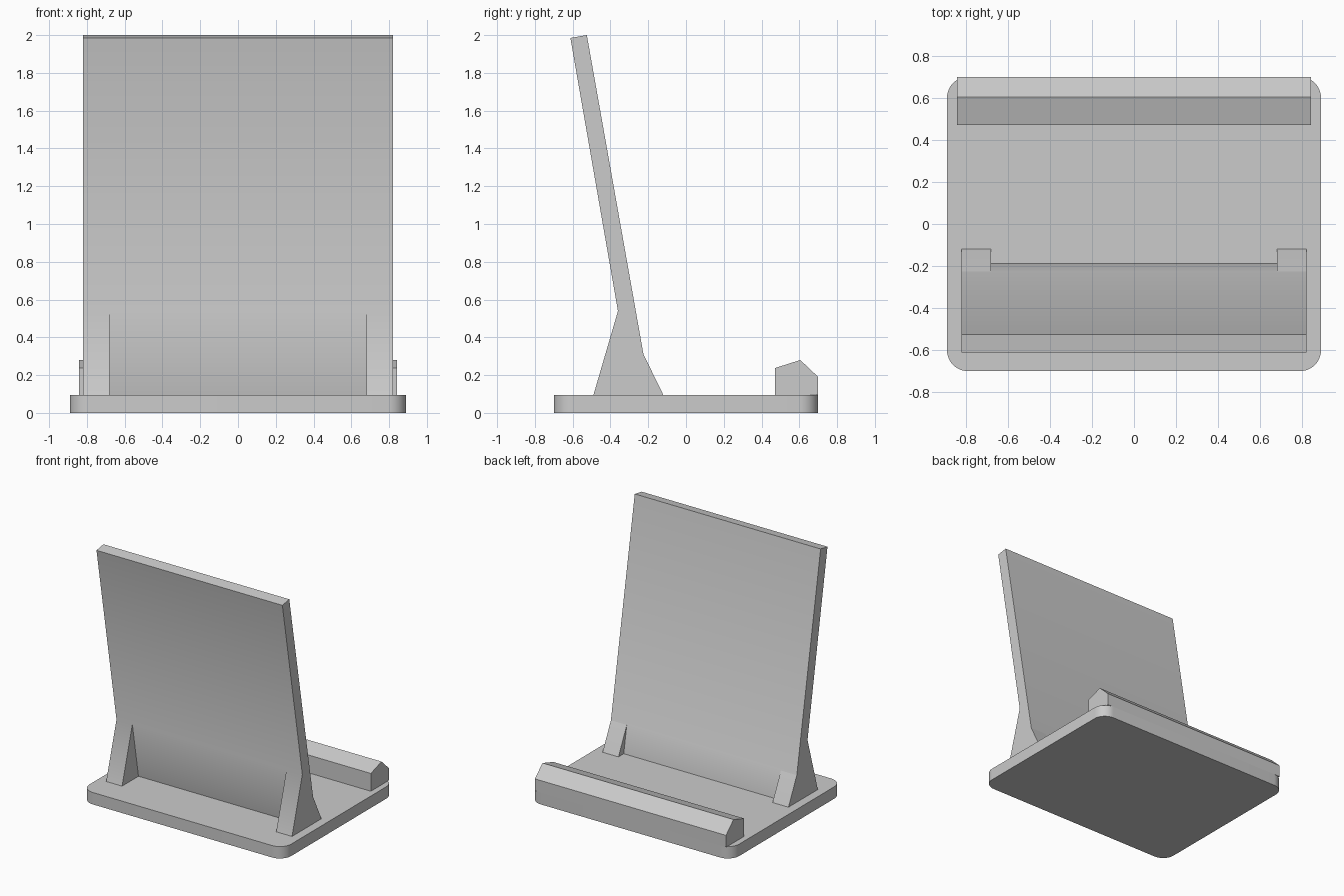
import bpy
import bmesh
import math

cube = bpy.data.objects.get("Cube")
if cube:
    bpy.data.objects.remove(cube, do_unlink=True)

grey = bpy.data.materials.new("plain grey")
grey.use_nodes = True
colour = (0.6, 0.6, 0.6, 1)
grey.diffuse_color = colour
grey.node_tree.nodes["Principled BSDF"].inputs["Base Color"].default_value = colour


def add_object(name, bm):
    bmesh.ops.recalc_face_normals(bm, faces=bm.faces)
    mesh = bpy.data.meshes.new(name)
    bm.to_mesh(mesh)
    bm.free()
    mesh.materials.append(grey)
    obj = bpy.data.objects.new(name, mesh)
    bpy.context.collection.objects.link(obj)
    return obj


def prism(name, profile, x0, x1):
    """Extrude a (y, z) side profile from x0 to x1."""
    bm = bmesh.new()
    face = bm.faces.new([bm.verts.new((x0, y, z)) for y, z in profile])
    out = bmesh.ops.extrude_face_region(bm, geom=[face])
    verts = [v for v in out["geom"] if isinstance(v, bmesh.types.BMVert)]
    bmesh.ops.translate(bm, verts=verts, vec=(x1 - x0, 0, 0))
    return add_object(name, bm)


def activate(obj):
    bpy.ops.object.select_all(action="DESELECT")
    obj.select_set(True)
    bpy.context.view_layer.objects.active = obj


def smooth(obj):
    activate(obj)
    bpy.ops.object.shade_smooth_by_angle(angle=math.radians(30))


BASE_TOP = 0.095
WIDTH = 0.82

# Base plate with rounded corners
bm = bmesh.new()
bmesh.ops.create_cube(bm, size=1)
bmesh.ops.scale(bm, verts=bm.verts, vec=(1.78, 1.4, BASE_TOP))
bmesh.ops.translate(bm, verts=bm.verts, vec=(0, 0, BASE_TOP / 2))
uprights = [e for e in bm.edges
            if abs(e.verts[0].co.z - e.verts[1].co.z) > BASE_TOP / 2]
bmesh.ops.bevel(bm, geom=uprights, offset=0.1, segments=10, profile=0.5,
                affect="EDGES")
smooth(add_object("base_plate", bm))

# Leaning panel
panel = prism("leaning_panel",
              [(-0.283, BASE_TOP), (-0.187, BASE_TOP), (-0.525, 2.0), (-0.612, 1.985)],
              -WIDTH, WIDTH)

# Splayed feet at both ends, merged into the panel
foot_profile = [(-0.49, BASE_TOP), (-0.12, BASE_TOP), (-0.225, 0.31), (-0.36, 0.54)]
for side in (-1, 1):
    foot = prism("foot", foot_profile, side * 0.68, side * WIDTH)
    union = panel.modifiers.new("merge foot", "BOOLEAN")
    union.operation = "UNION"
    union.solver = "EXACT"
    union.object = foot
    activate(panel)
    bpy.ops.object.modifier_apply(modifier=union.name)
    bpy.data.objects.remove(foot, do_unlink=True)
smooth(panel)

# Ridge-topped retaining lip
prism("retaining_lip",
      [(0.47, BASE_TOP), (0.7, BASE_TOP), (0.7, 0.19), (0.605, 0.28), (0.47, 0.237)],
      -0.843, 0.843)
